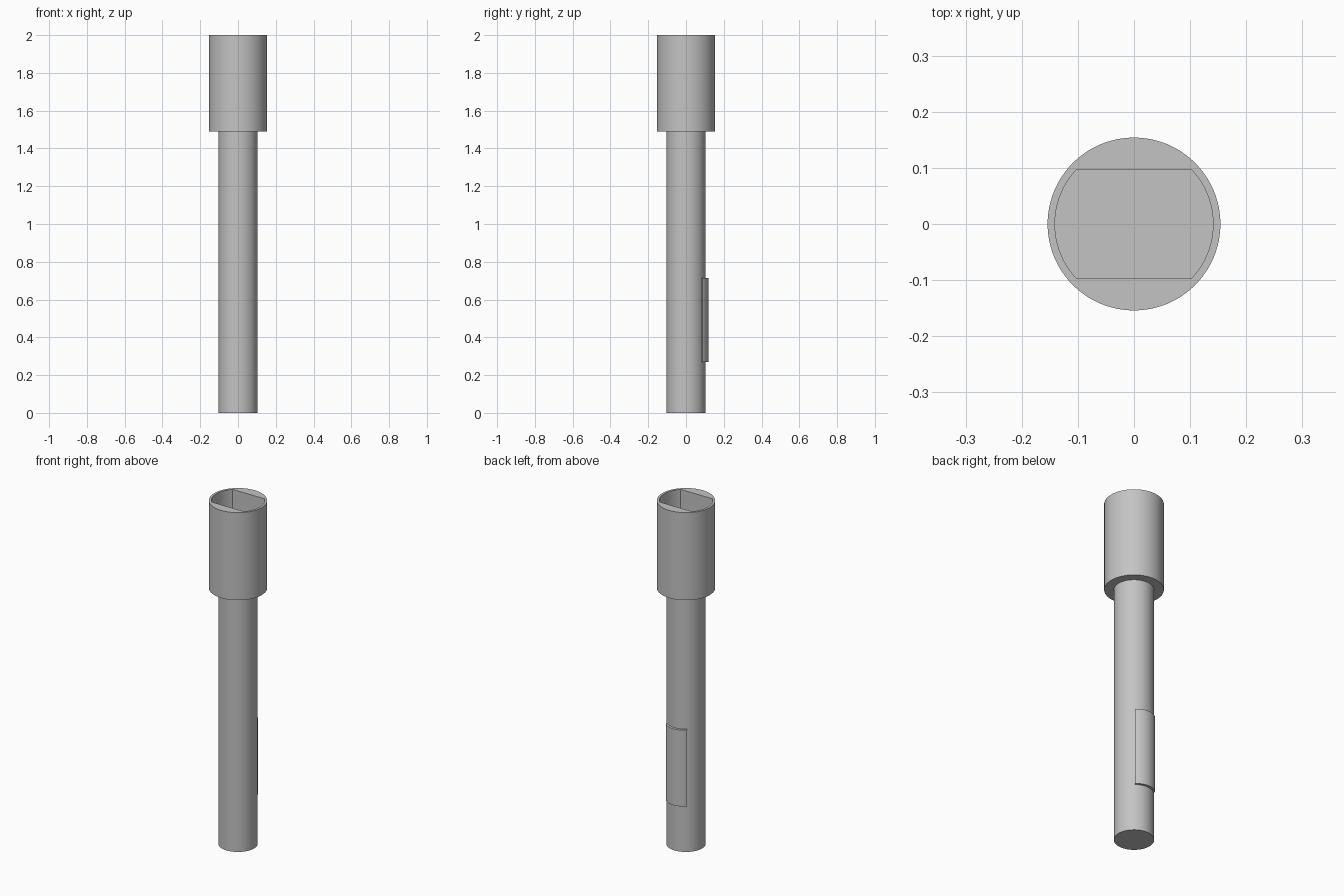
import bpy, bmesh
from math import sin, cos, asin, pi, radians

cube = bpy.data.objects.get("Cube")
if cube:
    bpy.data.objects.remove(cube)

steel = bpy.data.materials.new("grey_steel")
steel.use_nodes = True
grey = (0.55, 0.55, 0.55, 1)
steel.diffuse_color = grey
steel.node_tree.nodes["Principled BSDF"].inputs["Base Color"].default_value = grey


def loft(name, rings):
    """Join matching rings of points into a closed, capped solid."""
    bm = bmesh.new()
    loops = [[bm.verts.new(p) for p in ring] for ring in rings]
    n = len(loops[0])
    for low, high in zip(loops, loops[1:]):
        for i in range(n):
            j = (i + 1) % n
            bm.faces.new((low[i], low[j], high[j], high[i]))
    bm.faces.new(loops[0][::-1])
    bm.faces.new(loops[-1])
    bmesh.ops.recalc_face_normals(bm, faces=bm.faces)
    mesh = bpy.data.meshes.new(name)
    bm.to_mesh(mesh)
    bm.free()
    mesh.materials.append(steel)
    obj = bpy.data.objects.new(name, mesh)
    bpy.context.collection.objects.link(obj)
    bpy.ops.object.select_all(action='DESELECT')
    obj.select_set(True)
    bpy.context.view_layer.objects.active = obj
    bpy.ops.object.shade_smooth_by_angle(angle=radians(30))
    return obj


# Sizes
SHAFT_R, SOCKET_R = 0.104, 0.154
BORE_R, BORE_FLAT = 0.141, 0.096
SOCKET_Z, FLOOR_Z, TOP_Z = 1.49, 1.6, 2.0

# Shared angles, with extra ones at the corners of the flattened bore
corner = asin(BORE_FLAT / BORE_R)
angles = [2 * pi * i / 96 for i in range(96)]
angles = sorted(angles + [corner, pi - corner, pi + corner, 2 * pi - corner])


def circle(r, z):
    return [(r * cos(a), r * sin(a), z) for a in angles]


def bore(z):
    points = []
    for a in angles:
        r = min(BORE_R, BORE_FLAT / max(abs(sin(a)), 0.001))
        points.append((r * cos(a), r * sin(a), z))
    return points


# Long round shaft
loft("shaft", [circle(SHAFT_R, 0), circle(SHAFT_R, SOCKET_Z)])

# Socket head with a recess that has two flat walls
loft("socket_head", [circle(SOCKET_R, SOCKET_Z), circle(SOCKET_R, TOP_Z),
                     bore(TOP_Z), bore(FLOOR_Z)])

# Curved key on the back of the shaft: crowned outside, rooted in the shaft
CROWN_R, CROWN_Y, SPREAD = 0.092, 0.027, radians(48)
arc = [SPREAD * (i / 8 - 1) for i in range(17)]
outline = [(CROWN_R * sin(a), CROWN_Y + CROWN_R * cos(a)) for a in arc]
outline += [(x * 0.88, y * 0.88) for x, y in reversed(outline)]
loft("shaft_key", [[(x, y, z) for x, y in outline] for z in (0.27, 0.715)])
